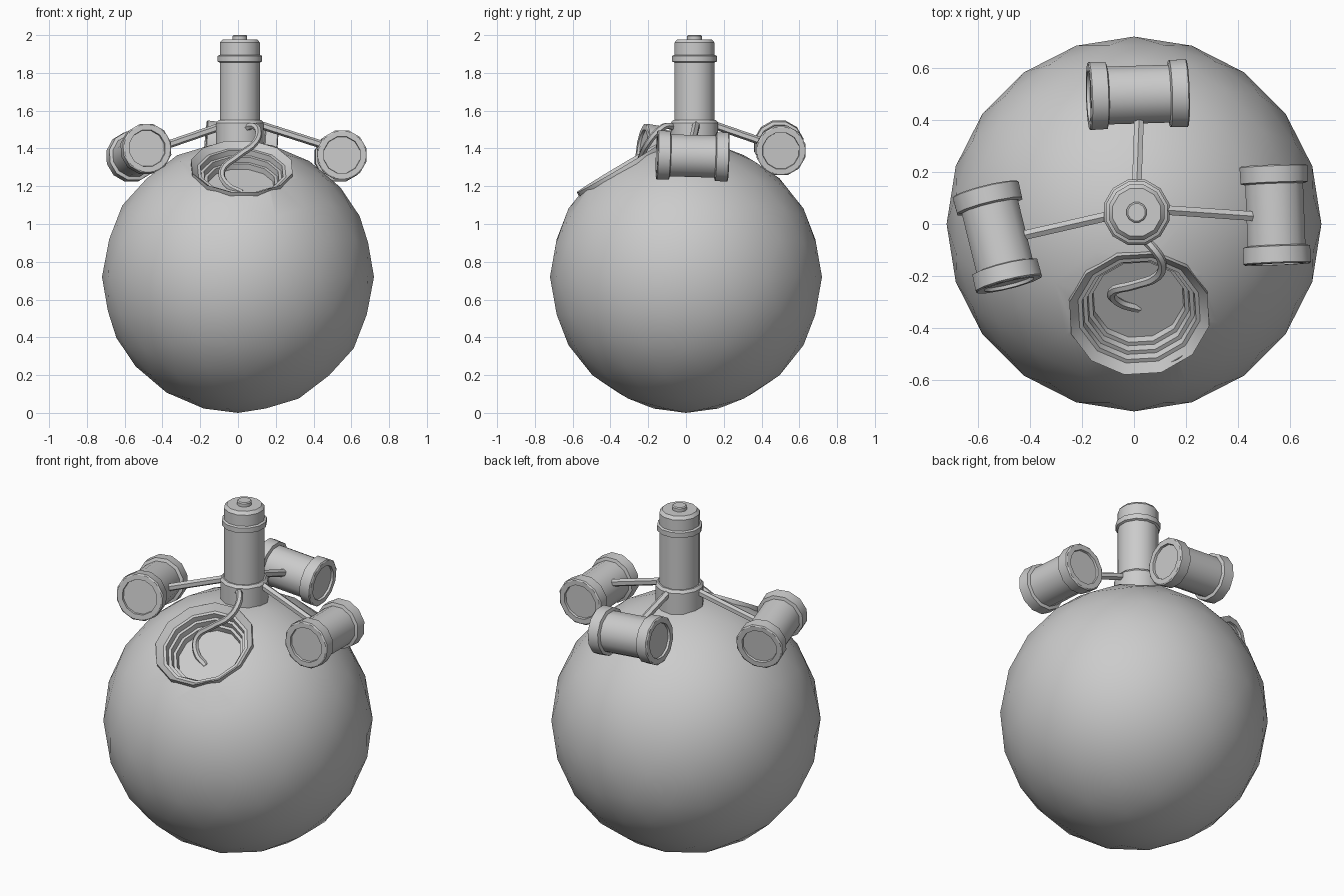
import bpy, bmesh, math
from mathutils import Vector

cube = bpy.data.objects.get("Cube")
if cube:
    bpy.data.objects.remove(cube, do_unlink=True)

grey = bpy.data.materials.new("plain_grey")
grey.use_nodes = True
COLOUR = (0.6, 0.6, 0.6, 1)
grey.diffuse_color = COLOUR
grey.node_tree.nodes["Principled BSDF"].inputs["Base Color"].default_value = COLOUR


def finish(obj, angle=35):
    """Give the part its colour and smooth shading with sharp edges kept."""
    obj.data.materials.clear()
    obj.data.materials.append(grey)
    bpy.ops.object.select_all(action="DESELECT")
    obj.select_set(True)
    bpy.context.view_layer.objects.active = obj
    bpy.ops.object.shade_smooth_by_angle(angle=math.radians(angle))
    return obj


def lathe(name, profile, centre, axis=(0, 0, 1), sides=12):
    """Turn a (radius, height) profile around an axis; radius 0 closes an end."""
    bm = bmesh.new()
    rings = []
    for r, h in profile:
        if r == 0:
            rings.append([bm.verts.new((0, 0, h))] * sides)
        else:
            turns = [math.tau * (i + 0.5) / sides for i in range(sides)]
            rings.append([bm.verts.new((r * math.cos(t), r * math.sin(t), h)) for t in turns])
    for low, high in zip(rings, rings[1:]):
        for i in range(sides):
            j = (i + 1) % sides
            corners = dict.fromkeys((low[i], low[j], high[j], high[i]))
            bm.faces.new(list(corners))
    mesh = bpy.data.meshes.new(name)
    bm.to_mesh(mesh)
    bm.free()
    obj = bpy.data.objects.new(name, mesh)
    bpy.context.collection.objects.link(obj)
    obj.location = centre
    obj.rotation_mode = "QUATERNION"
    obj.rotation_quaternion = Vector(axis).to_track_quat("Z", "Y")
    return finish(obj)


def bar(name, start, end, radius):
    """Thin six-sided rod between two points."""
    start, end = Vector(start), Vector(end)
    length = (end - start).length
    profile = [(0, 0), (radius, 0), (radius, length), (0, length)]
    return lathe(name, profile, start, end - start, 6)


# Round body with an opening for the port
R = 0.72
bpy.ops.mesh.primitive_ico_sphere_add(subdivisions=3, radius=R, location=(0, 0, R))
body = bpy.context.object
body.name = "round_body"
port_axis = Vector((0.03, -0.51, 0.86)).normalized()
cutter = lathe("port_cutter", [(0, 0.5), (0.262, 0.5), (0.262, 0.9), (0, 0.9)],
               (0, 0, R), port_axis)
cutter.hide_render = True
cutter.hide_set(True)
cut = body.modifiers.new("port_opening", "BOOLEAN")
cut.operation = "DIFFERENCE"
cut.solver = "EXACT"
cut.object = cutter
bpy.context.view_layer.objects.active = body
body.select_set(True)
bpy.ops.object.modifier_apply(modifier=cut.name)
bpy.data.objects.remove(cutter, do_unlink=True)
finish(body)

# Stepped filler port sunk into the body
port = [(0.262, 0.56), (0.275, 0.64), (0.275, 0.68), (0.24, 0.65)]
for step in range(3):
    r, h = 0.24 - 0.021 * step, 0.65 - 0.03 * step
    port += [(r - 0.016, h), (r - 0.021, h - 0.03)]
port.append((0, port[-1][1]))
lathe("stepped_port", port, (0, 0, R), port_axis)

# Central tower: base collar, shaft, ring, cap and button
TX, TY = 0.01, 0.045
tower = [(0, 1.36), (0.13, 1.36), (0.13, 1.535), (0.118, 1.55), (0.11, 1.55),
         (0.11, 1.855), (0.122, 1.86), (0.122, 1.89), (0.11, 1.895),
         (0.11, 1.96), (0.095, 1.977), (0.04, 1.977), (0.04, 1.995), (0.034, 2.0), (0, 2.0)]
lathe("tower", tower, (TX, TY, 0))

# Three canisters with collared, recessed ends, each held by a strut
half_end = [(0.115, 0.118), (0.133, 0.123), (0.135, 0.185), (0.128, 0.19),
            (0.1, 0.19), (0.098, 0.177), (0, 0.177)]
canister = [(r, -h) for r, h in reversed(half_end)] + half_end
layout = {
    "left": ((0.543, 0.035, 1.36), (0.04, -1, 0.03), (0.1, 0.055, 1.53), (0.46, 0.03, 1.415)),
    "right": ((-0.525, -0.05, 1.377), (0.24, -0.97, 0.13), (-0.08, 0.035, 1.52), (-0.43, -0.045, 1.40)),
    "back": ((0.015, 0.497, 1.403), (-1, -0.03, 0.08), (0.01, 0.13, 1.53), (0.02, 0.42, 1.43)),
}
for side, (centre, axis, root, tip) in layout.items():
    lathe(side + "_canister", canister, centre, axis)
    bar(side + "_strut", root, tip, 0.021)

# Curled hose from the tower down into the port
path = [(0.03, -0.05, 1.50), (0.08, -0.10, 1.52), (0.108, -0.15, 1.49), (0.09, -0.20, 1.43),
        (0.0, -0.235, 1.36), (-0.085, -0.262, 1.28), (-0.06, -0.30, 1.21), (0.02, -0.325, 1.165)]
curve = bpy.data.curves.new("hose", "CURVE")
curve.dimensions = "3D"
curve.bevel_depth = 0.018
curve.bevel_resolution = 1
curve.resolution_u = 4
curve.use_fill_caps = True
spline = curve.splines.new("BEZIER")
spline.bezier_points.add(len(path) - 1)
for point, spot in zip(spline.bezier_points, path):
    point.co = spot
    point.handle_left_type = point.handle_right_type = "AUTO"
hose = bpy.data.objects.new("hose", curve)
bpy.context.collection.objects.link(hose)
bpy.ops.object.select_all(action="DESELECT")
hose.select_set(True)
bpy.context.view_layer.objects.active = hose
bpy.ops.object.convert(target="MESH")
finish(bpy.context.object, 50)
